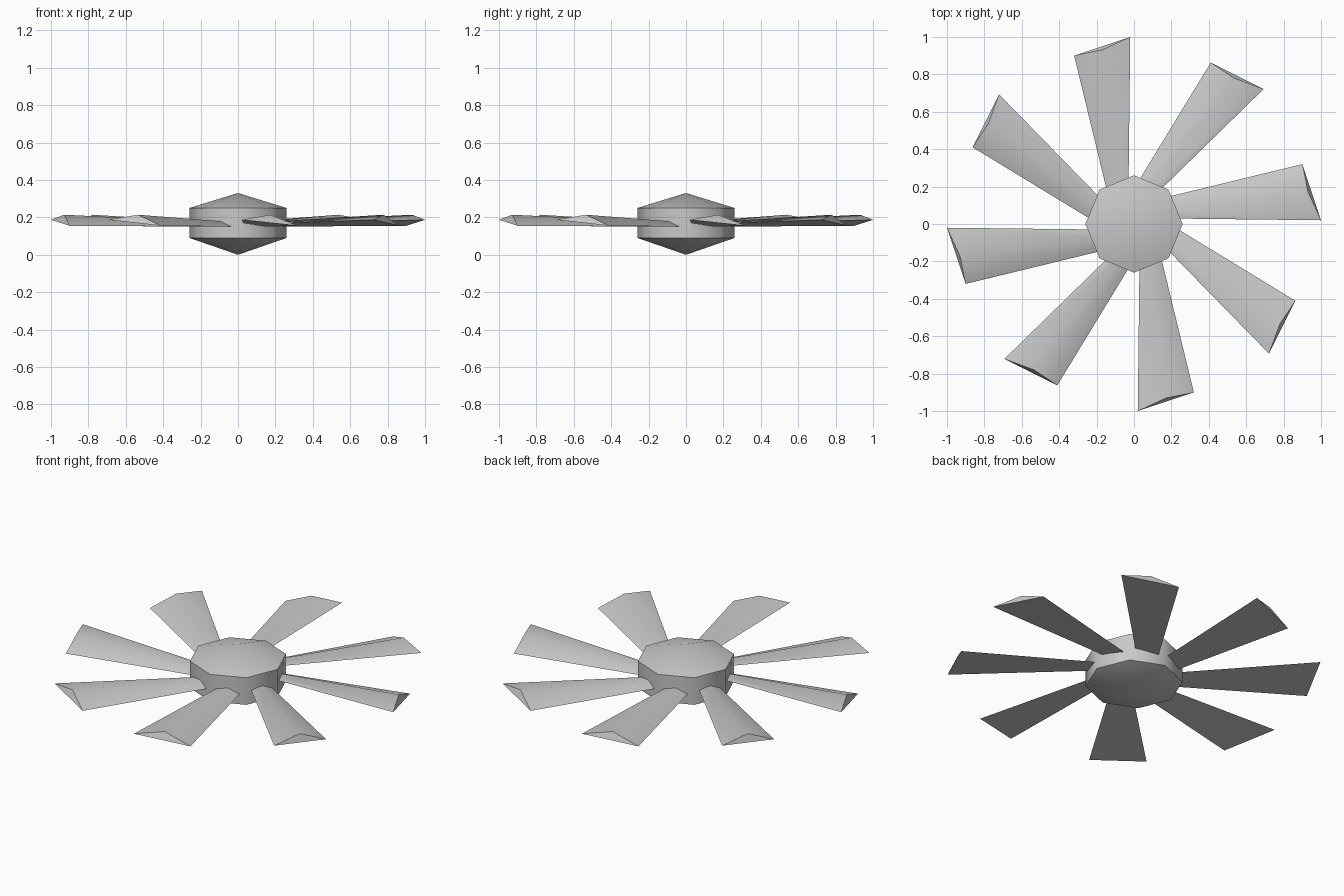
import bpy, math
from mathutils import Matrix, Vector

cube = bpy.data.objects.get("Cube")
if cube:
    bpy.data.objects.remove(cube, do_unlink=True)

# Single grey material
GREY = (0.58, 0.58, 0.58, 1)
grey = bpy.data.materials.new("plain grey")
grey.use_nodes = True
grey.diffuse_color = GREY
grey.node_tree.nodes["Principled BSDF"].inputs["Base Color"].default_value = GREY

SIDES = 8
STEP = math.tau / SIDES


def add_part(name, verts, faces):
    mesh = bpy.data.meshes.new(name)
    mesh.from_pydata(verts, [], faces)
    mesh.materials.append(grey)
    part = bpy.data.objects.new(name, mesh)
    bpy.context.collection.objects.link(part)
    bpy.ops.object.select_all(action="DESELECT")
    part.select_set(True)
    bpy.context.view_layer.objects.active = part
    bpy.ops.object.shade_smooth_by_angle(angle=math.radians(50))
    return part


# Hub: octagonal drum with a shallow cone above and below
radius = 0.26
rings = [[(radius * math.cos(i * STEP), radius * math.sin(i * STEP), z)
          for i in range(SIDES)] for z in (0.09, 0.25)]
hub_verts = rings[0] + rings[1] + [(0, 0, 0), (0, 0, 0.33)]
bottom_tip, top_tip = 2 * SIDES, 2 * SIDES + 1
hub_faces = []
for i in range(SIDES):
    j = (i + 1) % SIDES
    hub_faces += [(i, j, j + SIDES, i + SIDES),
                  (j, i, bottom_tip),
                  (i + SIDES, j + SIDES, top_tip)]
add_part("hub", hub_verts, hub_faces)

# Blade: tapered triangular wedge, listed as leading edge, trailing edge, ridge
root = [(0.15, 0.03, 0.165), (0.10, 0.126, 0.15), (0.13, 0.08, 0.175)]
tip = [(1.0, 0.02, 0.187), (0.90, 0.32, 0.155), (0.93, 0.172, 0.214)]
blade_faces = [(0, 1, 4, 3), (1, 2, 5, 4), (2, 0, 3, 5), (2, 1, 0), (3, 4, 5)]
for i in range(SIDES):
    turn = Matrix.Rotation(i * STEP, 3, "Z")
    add_part(f"blade_{i + 1}", [turn @ Vector(p) for p in root + tip], blade_faces)
